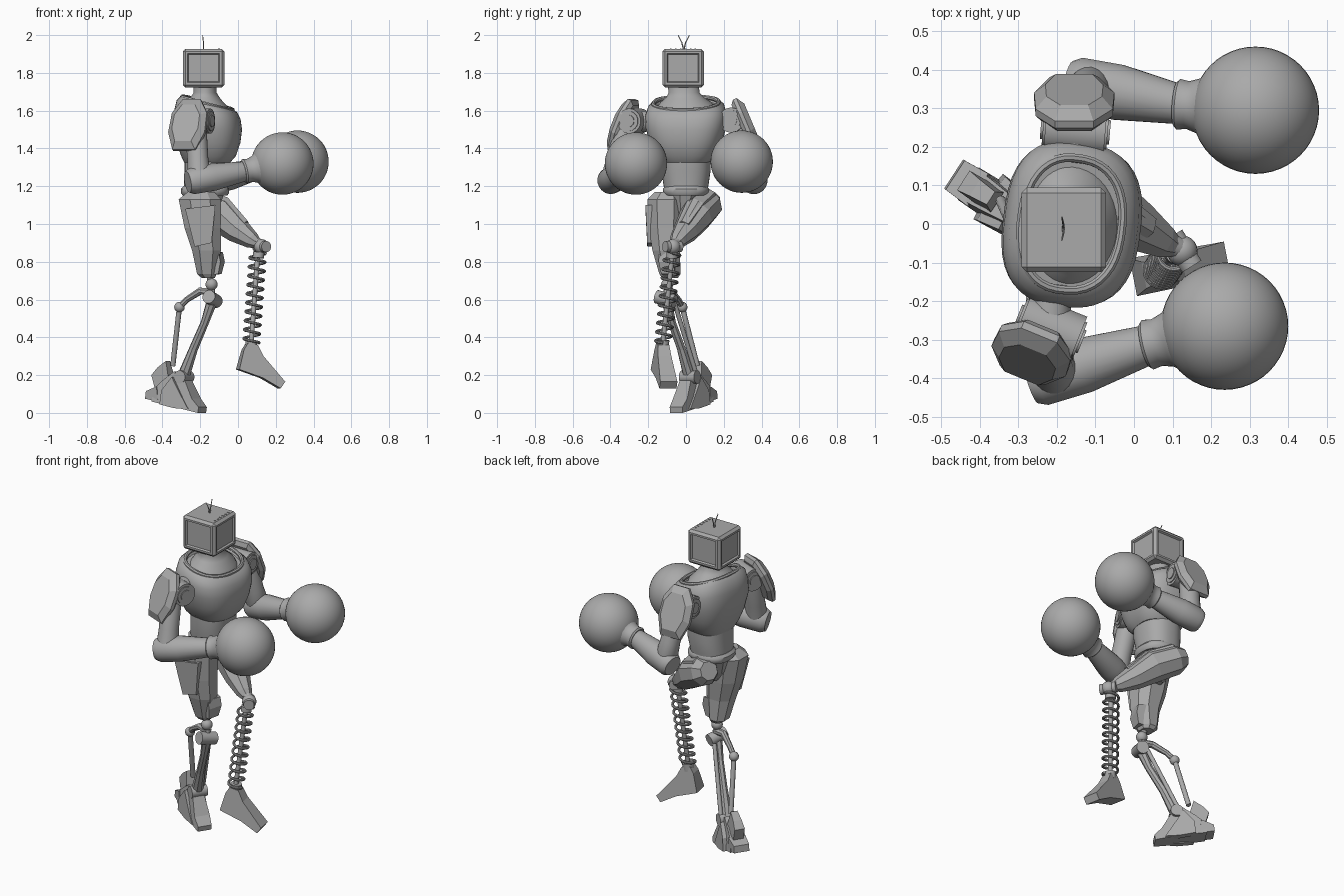
import bpy, bmesh
from math import sin, cos, pi, radians, copysign
from mathutils import Vector as V, Matrix

cube = bpy.data.objects.get("Cube")
if cube:
    bpy.data.objects.remove(cube, do_unlink=True)

grey = bpy.data.materials.new("plain_grey")
grey.use_nodes = True
grey.diffuse_color = (0.4, 0.4, 0.4, 1)
grey.node_tree.nodes["Principled BSDF"].inputs["Base Color"].default_value = (0.4, 0.4, 0.4, 1)


def finish(name, bm, smooth=False):
    bmesh.ops.recalc_face_normals(bm, faces=bm.faces[:])
    mesh = bpy.data.meshes.new(name)
    bm.to_mesh(mesh)
    bm.free()
    mesh.materials.append(grey)
    ob = bpy.data.objects.new(name, mesh)
    bpy.context.collection.objects.link(ob)
    if smooth:
        bpy.ops.object.select_all(action='DESELECT')
        ob.select_set(True)
        bpy.context.view_layer.objects.active = ob
        bpy.ops.object.shade_smooth_by_angle(angle=radians(40))
    return ob


def loft(name, rings, smooth):
    bm = bmesh.new()
    rows = [[bm.verts.new(p) for p in ring] for ring in rings]
    n = len(rows[0])
    for a, b in zip(rows, rows[1:]):
        for i in range(n):
            j = (i + 1) % n
            bm.faces.new((a[i], a[j], b[j], b[i]))
    bm.faces.new(rows[0])
    bm.faces.new(rows[-1])
    return finish(name, bm, smooth)


def tube(name, pts, n=20, smooth=True):
    """Round loft through (x, y, z, radius) points."""
    c = [V(p[:3]) for p in pts]
    rings = []
    for i, p in enumerate(pts):
        d = c[min(i + 1, len(c) - 1)] - c[max(i - 1, 0)]
        q = d.to_track_quat('Z', 'Y')
        rings.append([c[i] + q @ V((p[3] * cos(t), p[3] * sin(t), 0))
                      for t in ((k + 0.5) * 2 * pi / n for k in range(n))])
    return loft(name, rings, smooth)


def rod(name, a, b, r, n=12):
    return tube(name, [(*a, r), (*b, r)], n)


def oval(cx, cy, z, back, front, half, tilt=0, yaw=0, n=40, power=1.0):
    """Level egg-shaped ring, tilted along its own forward axis."""
    ring = []
    for k in range(n):
        t = (k + 0.5) * 2 * pi / n
        u = copysign(abs(cos(t)) ** power, cos(t)) * (front if cos(t) > 0 else back)
        w = copysign(abs(sin(t)) ** power, sin(t)) * half
        ring.append(V((cx + u * cos(yaw) - w * sin(yaw),
                       cy + u * sin(yaw) + w * cos(yaw), z + tilt * u)))
    return ring


def stack(name, rings, smooth=True, **kw):
    return loft(name, [oval(*r, **kw) for r in rings], smooth)


def slab(name, profile, origin, yaw):
    """Side profile of (forward, height, half width) points, built both ways."""
    m = Matrix.Translation(origin) @ Matrix.Rotation(radians(yaw), 4, 'Z')
    return loft(name, [[m @ V((s, side * w, z)) for s, z, w in profile]
                       for side in (-1, 1)], False)


def ball(name, centre, r, seg=40):
    bm = bmesh.new()
    bmesh.ops.create_uvsphere(bm, u_segments=seg, v_segments=seg // 2, radius=r,
                              matrix=Matrix.Translation(centre))
    return finish(name, bm, True)


# Head: bevelled box with recessed panels on its four sides
bm = bmesh.new()
bmesh.ops.create_cube(bm, size=1, matrix=Matrix.Translation((-0.182, -0.015, 1.825))
                      @ Matrix.Diagonal((0.22, 0.22, 0.205, 1)))
bmesh.ops.bevel(bm, geom=bm.edges[:], offset=0.014, segments=1, affect='EDGES')
bm.normal_update()
panels = [f for f in bm.faces if f.calc_area() > 0.02 and abs(f.normal.z) < 0.5]
bmesh.ops.inset_individual(bm, faces=panels, thickness=0.016, depth=0)
bmesh.ops.inset_individual(bm, faces=panels, thickness=0.008, depth=-0.010)
finish("head", bm)
for name, side in (("left", 1), ("right", -1)):
    tube(name + "_antenna", [(-0.183, -0.012, 1.92, 0.004),
                             (-0.183, -0.012 + side * 0.01, 1.96, 0.003),
                             (-0.187, -0.012 + side * 0.03, 2.0, 0.002)], 6)
for k in range(6):
    slab("head_vent", [(-0.006, 1.927, 0.004), (0.006, 1.927, 0.004),
                       (0.006, 1.930, 0.004), (-0.006, 1.930, 0.004)],
         (-0.1, -0.08 + k * 0.026, 0), 0)

# Torso
YAW = radians(-7)
CX = -0.168
stack("chest", [(CX, 0, 1.325, .115, .125, .125, 0), (CX, 0, 1.36, .13, .155, .16, 0),
                (CX, 0, 1.43, .155, .178, .19, 0), (CX, 0, 1.51, .172, .186, .212, -.05),
                (CX, 0, 1.575, .168, .178, .215, -.12), (CX, 0, 1.625, .152, .16, .20, -.22),
                (CX, 0, 1.643, .13, .14, .175, -.27), (CX, 0, 1.62, .115, .125, .16, -.27)],
      yaw=YAW, power=0.75)
rim = oval(CX, 0, 1.64, .125, .137, .172, -.27, yaw=YAW, power=0.85)
tube("collar", [(*p, 0.012) for p in rim + rim[:2]], 8)
stack("neck", [(CX, 0, 1.60, .12, .13, .165, -.27), (CX, 0, 1.643, .10, .115, .135, -.2),
               (-.172, -.005, 1.67, .075, .08, .10, -.1), (-.175, -.01, 1.695, .06, .062, .082, 0),
               (-.175, -.015, 1.74, .062, .062, .083, 0)])
stack("abdomen", [(-.175, 0, 1.16, .112, .112, .112), (-.175, 0, 1.21, .112, .113, .12),
                  (CX, 0, 1.28, .115, .12, .13), (CX, 0, 1.36, .115, .125, .13)], power=0.85)
stack("belt", [(-.175, 0, 1.15, .118, .118, .11), (-.175, 0, 1.165, .128, .128, .122),
               (-.175, 0, 1.185, .128, .128, .122), (-.175, 0, 1.2, .115, .115, .112)], power=0.85)
stack("pelvis", [(-.175, -.01, 1.0, .03, .03, .03), (-.175, -.01, 1.06, .075, .07, .06),
                 (-.175, 0, 1.17, .11, .11, .105)], smooth=False, n=10)


# Shoulders: joint drum with caps, and an outer faceted pad
def shoulder(name, joint, yaw, pad, normal):
    c, d = V(joint), V((cos(radians(yaw)), sin(radians(yaw)), 0))
    for part, half, r in (("drum", .078, .066), ("cap", .084, .052), ("hub", .09, .032)):
        rod(f"{name}_shoulder_{part}", c - d * half, c + d * half, r, 28)
    side = copysign(1, joint[1])
    rod(name + "_shoulder_link", c, c - V((0, side * .12, 0)), .055, 24)
    n = V(normal).normalized()
    u = V((0, 0, 1)).cross(n).normalized()
    v = n.cross(u)
    outline = ((-.05, .15), (.05, .15), (.1, .07), (.104, -.04), (.065, -.14),
               (-.065, -.14), (-.104, -.04), (-.1, .07))
    loft(name + "_shoulder_pad",
         [[V(pad) + u * a * s + v * b * s + n * h for a, b in outline]
          for s, h in ((.85, -.03), (1, -.012), (1, .008), (.72, .035))], False)


shoulder("left", (-.152, .245, 1.55), -5, (-.155, .318, 1.525), (0, .9, .38))
shoulder("right", (-.218, -.272, 1.545), -22, (-.265, -.335, 1.52), (-.35, -.85, .38))


# Arms: upper arm, forearm, flared cuff and round glove
def arm(name, top, elbow, wrist, glove):
    t, e, w, g = V(top), V(elbow), V(wrist), V(glove)
    tube(name + "_upper_arm", [(*t, .05), (*t.lerp(e, .15), .058), (*t.lerp(e, .6), .056),
                               (*e, .064), (*(e + V((0, 0, -.045))), .045)])
    tube(name + "_forearm", [(*e.lerp(w, -.25), .058), (*e.lerp(w, -.15), .071),
                             (*e.lerp(w, .3), .073), (*e.lerp(w, .8), .058), (*w, .052)])
    tube(name + "_glove_cuff", [(*w.lerp(g, -.06), .058), (*w.lerp(g, -.02), .066),
                                (*w.lerp(g, .1), .062), (*w.lerp(g, .25), .072),
                                (*w.lerp(g, .42), .102), (*w.lerp(g, .55), .125)], 32)
    ball(name + "_glove", g, .165, 48)


arm("left", (-.15, .295, 1.52), (-.11, .355, 1.235), (.12, .31, 1.295), (.315, .295, 1.33))
arm("right", (-.225, -.32, 1.52), (-.205, -.39, 1.235), (.04, -.312, 1.28), (.235, -.265, 1.32))

# Standing leg: faceted thigh
stack("standing_thigh", [(-.2, -.10, 1.17, .07, .08, .07), (-.2, -.108, 1.13, .122, .118, .104),
                         (-.185, -.108, .98, .105, .1, .095), (-.17, -.105, .86, .078, .085, .078),
                         (-.165, -.085, .735, .055, .055, .06), (-.16, -.085, .715, .035, .04, .045)],
      smooth=False, n=8, power=0.85)
slab("standing_thigh_plate", [(-.1, 1.08, .06), (.06, 1.1, .06), (.04, .9, .05), (-.05, .88, .05)],
     (-.18, -.155, 0), 0)
slab("standing_knee_guard", [(-.03, .86, .05), (.035, .85, .045), (.045, .8, .045),
                             (.03, .735, .035), (-.03, .73, .035)], (-.125, -.09, 0), -15)

# Standing leg: joints and struts
knee, pivot = (-.14, -.10, .68), (-.135, -.105, .60)
rear, ankle, heel = (-.31, -.02, .56), (-.29, .02, .19), (-.345, .06, .25)
ball("standing_knee_ball", knee, .032, 20)
rod("standing_knee_stem", (-.15, -.09, .74), (-.135, -.105, .6), .018)
rod("standing_knee_drum", (-.155, -.155, .615), (-.115, -.06, .59), .036, 20)
tube("standing_top_link", [(-.13, -.10, .64, .022), (-.2, -.08, .645, .02),
                           (-.27, -.04, .60, .016), (*rear, .016)], 8, False)
ball("rear_joint", rear, .028, 16)
rod("rear_rod", rear, heel, .014)
tube("main_strut", [(*pivot, .03), (-.175, -.075, .48, .022), (-.235, -.025, .34, .024),
                    (*ankle, .034)], 8, False)
rod("side_strut", (-.15, -.06, .58), (-.27, .05, .22), .012)
rod("ankle_joint", (-.31, -.02, .19), (-.26, .06, .19), .035, 16)

# Standing foot: sole, heel block, fin and side claws
FOOT, TURN = (-.43, .105, 0), -33
slab("standing_foot", [(0, .06, .05), (0, .12, .045), (.06, .17, .04), (.13, .22, .032),
                       (.2, .17, .035), (.25, .075, .045), (.29, .03, .04), (.285, 0, .04),
                       (.15, .03, .055)], FOOT, TURN)
slab("heel_block", [(-.045, .075, .045), (-.04, .115, .045), (.03, .14, .05), (.04, .06, .05)],
     FOOT, TURN)
slab("heel_fin", [(.01, .12, .03), (-.015, .2, .03), (.02, .24, .025), (.07, .275, .02),
                  (.09, .2, .03), (.08, .12, .035)], FOOT, TURN)
for name, side in (("left", 1), ("right", -1)):
    at = V(FOOT) + Matrix.Rotation(radians(TURN), 3, 'Z') @ V((.1, side * .05, 0))
    slab(name + "_side_claw", [(-.04, .045, .016), (-.03, .12, .014), (.03, .19, .01),
                               (.07, .12, .014), (.13, .02, .016), (.05, .025, .018)],
         at, TURN - side * 6)

# Raised leg: faceted thigh and knee joint
tube("raised_thigh", [(-.25, .135, 1.125, .055), (-.205, .115, 1.105, .085),
                      (-.09, .055, 1.045, .092), (.0, .0, .965, .07),
                      (.075, -.045, .912, .045), (.10, -.058, .897, .03)], 8, False)
tube("raised_thigh_plate", [(-.19, .115, 1.14, .06), (-.08, .055, 1.085, .062),
                            (.03, -.01, .985, .04)], 6, False)
rod("raised_knee_neck", (.06, -.035, .92), (.125, -.068, .885), .03)
ball("raised_knee_ball", (.125, -.07, .88), .04, 20)
rod("raised_knee_pin", (.10, -.03, .88), (.15, -.11, .88), .03, 16)
rod("raised_knee_collar", (.11, -.073, .85), (.107, -.075, .82), .03, 16)

# Raised leg: rod and coil spring
top, base = V((.105, -.072, .845)), V((.07, -.122, .37))
rod("spring_rod", top, base, .013)
coils, steps = 10, 20
path = []
for k in range(coils * steps + 1):
    a = 2 * pi * k / steps
    path.append((*(top.lerp(base, k / (coils * steps)) + V((cos(a), sin(a), 0)) * .042), .0075))
tube("coil_spring", path, 8)
rod("spring_seat", (.072, -.12, .385), (.068, -.122, .34), .032, 16)

# Raised foot
slab("raised_foot", [(-.04, .335, .035), (-.018, .37, .03), (.035, .36, .03), (.065, .30, .036),
                     (.18, .165, .046), (.155, .13, .046), (.06, .185, .048), (-.068, .23, .05)],
     (.065, -.125, 0), 11)
